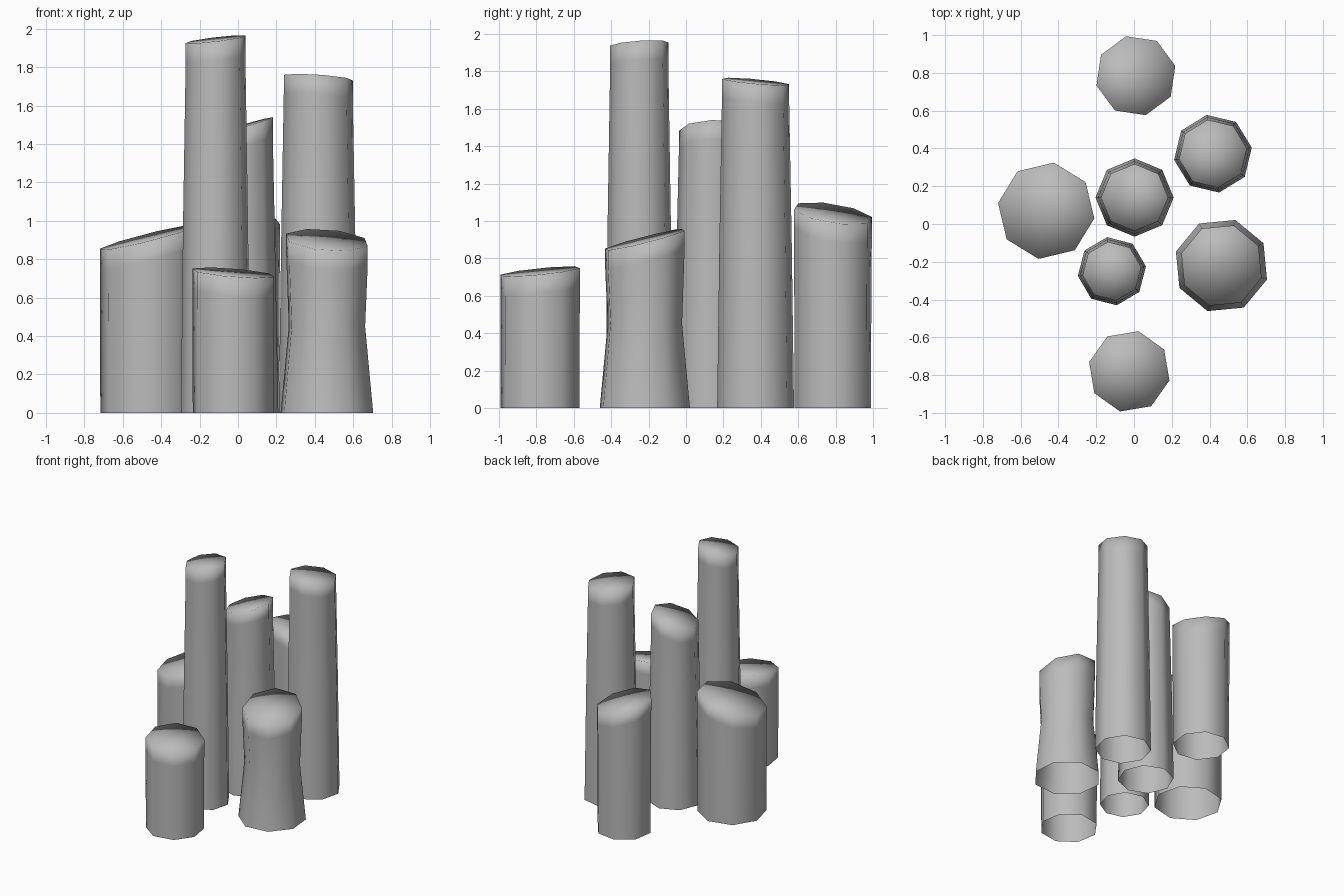
import bpy, bmesh, math

cube = bpy.data.objects.get("Cube")
if cube:
    bpy.data.objects.remove(cube)

stone = bpy.data.materials.new("grey_stone")
stone.use_nodes = True
grey = (0.5, 0.5, 0.5, 1)
stone.diffuse_color = grey
stone.node_tree.nodes["Principled BSDF"].inputs["Base Color"].default_value = grey

SIDES = 8


def column(name, x, y, base, mid, top, turn, height, slope_x, slope_y):
    """Eight-sided open-bottomed column, cut at the top by a sloping plane."""
    bm = bmesh.new()

    def ring(radius, z, tilt):
        verts = []
        for i in range(SIDES):
            a = math.radians(turn) + math.tau * i / SIDES
            dx, dy = radius * math.cos(a), radius * math.sin(a)
            verts.append(bm.verts.new((dx, dy, z + tilt * (slope_x * dx + slope_y * dy))))
        return verts

    rings = [ring(base, 0, 0), ring(mid, height / 2, 0),
             ring(top, height - 0.1, 1), ring(top, height, 1)]
    # Walls
    for low, high in zip(rings, rings[1:]):
        for i in range(SIDES):
            j = (i + 1) % SIDES
            bm.faces.new((low[i], low[j], high[j], high[i]))
    # Sloping top as a fan
    centre = bm.verts.new((0, 0, height))
    rim = rings[-1]
    for i in range(SIDES):
        bm.faces.new((rim[i], rim[(i + 1) % SIDES], centre))
    for face in bm.faces:
        face.smooth = True
    mesh = bpy.data.meshes.new(name)
    bm.to_mesh(mesh)
    bm.free()
    mesh.materials.append(stone)
    obj = bpy.data.objects.new(name, mesh)
    obj.location = (x, y, 0)
    bpy.context.collection.objects.link(obj)


# name, x, y, radii (base, middle, top), turn, height, slope in x and y
column("back_column", 0.01, 0.785, 0.21, 0.212, 0.215, 14, 1.04, -0.24, -0.15)
column("left_wide_column", -0.465, 0.07, 0.255, 0.257, 0.258, 36, 0.915, 0.25, 0.08)
column("front_short_column", -0.025, -0.78, 0.216, 0.217, 0.218, 32, 0.73, -0.08, 0.1)
column("right_tall_column", 0.418, 0.372, 0.208, 0.196, 0.182, 9, 1.745, -0.07, -0.09)
column("centre_column", 0.003, 0.14, 0.207, 0.193, 0.178, 0, 1.488, 0.29, 0.04)
column("left_tall_column", -0.117, -0.25, 0.182, 0.171, 0.157, 8, 1.945, 0.12, 0.07)
column("flared_column", 0.463, -0.22, 0.252, 0.208, 0.222, 28, 0.9, -0.08, 0.25)
